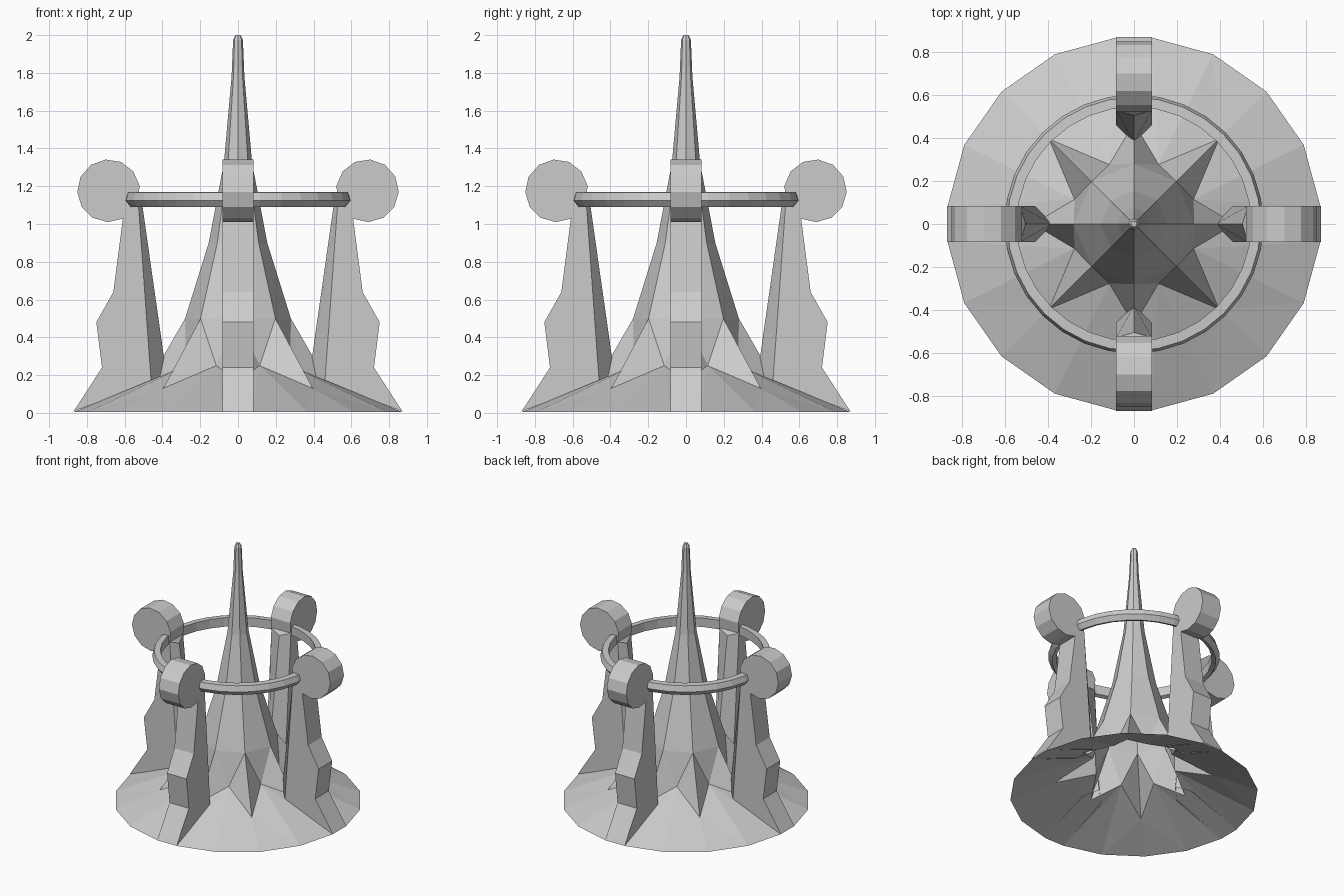
import bpy, bmesh
from math import sin, cos, radians, pi

if "Cube" in bpy.data.objects:
    bpy.data.objects.remove(bpy.data.objects["Cube"])


def finish(bm, name):
    bmesh.ops.recalc_face_normals(bm, faces=bm.faces)
    me = bpy.data.meshes.new(name)
    bm.to_mesh(me)
    bm.free()
    ob = bpy.data.objects.new(name, me)
    bpy.context.collection.objects.link(ob)
    return ob


def polar(bm, r, deg, z):
    return bm.verts.new((r * cos(radians(deg)), r * sin(radians(deg)), z))


# Central spire with star-shaped foot, flowing into the open skirt
bm = bmesh.new()
rings = [[polar(bm, r, k * 45, z) for k in range(8)] for r, z in
         [(0.014, 2.0), (0.026, 1.975), (0.034, 1.78), (0.075, 1.32),
          (0.155, 0.9), (0.28, 0.5)]]
bm.faces.new(rings[0])
for a, b in zip(rings, rings[1:]):
    for k in range(8):
        n = (k + 1) % 8
        bm.faces.new((a[k], b[k], b[n], a[n]))

star = []
for k in range(16):
    r, z = (0.3, 0.25) if k % 2 else ((0.47, 0.17) if k % 4 == 0 else (0.56, 0.13))
    star.append(polar(bm, r, k * 22.5, z))
low = rings[-1]
for k in range(8):
    n = (k + 1) % 8
    tip, valley, tip2 = star[2 * k], star[2 * k + 1], star[(2 * k + 2) % 16]
    bm.faces.new((low[k], tip, valley))
    bm.faces.new((low[k], valley, low[n]))
    bm.faces.new((low[n], valley, tip2))

# Skirt: zip the star outline to the 20-sided rim by angle
rim_angles = [q * 90 + a for q in range(4) for a in (5.4, 25, 45, 65, 84.6)]
rim = [polar(bm, 0.872, a, 0.005) for a in rim_angles]
i = j = 0
while i < 16 or j < 20:
    next_star = (i + 1) * 22.5
    next_rim = rim_angles[(j + 1) % 20] + (360 if j + 1 >= 20 else 0)
    s, o = star[i % 16], rim[j % 20]
    if j >= 20 or (i < 16 and next_star <= next_rim):
        bm.faces.new((s, o, star[(i + 1) % 16]))
        i += 1
    else:
        bm.faces.new((s, o, rim[(j + 1) % 20]))
        j += 1
finish(bm, "spire_and_skirt")

# Four buttress fins, each crowned by a round disc and sharpened inwards
W = 0.083
profile = [(0.87, 0.008), (0.72, 0.24), (0.75, 0.48), (0.66, 0.64)]
for k in range(12):
    a = radians(-117 + 316.5 * k / 11)
    profile.append((0.685 + 0.166 * cos(a), 1.176 + 0.166 * sin(a)))
profile.append((0.46, 0.165))


def make_fin(name, turn):
    bm = bmesh.new()
    left = [bm.verts.new((x, -W, z)) for x, z in profile]
    right = [bm.verts.new((x, W, z)) for x, z in profile]
    bm.faces.new(left)
    bm.faces.new(right)
    for k in range(len(profile) - 2):
        bm.faces.new((left[k], left[k + 1], right[k + 1], right[k]))
    top, bottom = bm.verts.new((0.505, 0, 1.09)), bm.verts.new((0.38, 0, 0.21))
    bm.faces.new((left[-2], left[-1], bottom, top))
    bm.faces.new((right[-2], right[-1], bottom, top))
    bm.faces.new((left[-2], right[-2], top))
    finish(bm, name).rotation_euler.z = turn


for k, side in enumerate(("right", "back", "left", "front")):
    make_fin("fin_" + side, k * pi / 2)

# Horizontal ring joining the fins
bm = bmesh.new()
section = [(0.545, 1.17), (0.59, 1.168), (0.603, 1.125), (0.575, 1.09), (0.547, 1.1)]
N = 32
loops = [[polar(bm, r, k * 360 / N, z) for r, z in section] for k in range(N)]
for k in range(N):
    a, b = loops[k], loops[(k + 1) % N]
    for m in range(5):
        n = (m + 1) % 5
        bm.faces.new((a[m], b[m], b[n], a[n]))
finish(bm, "ring")
